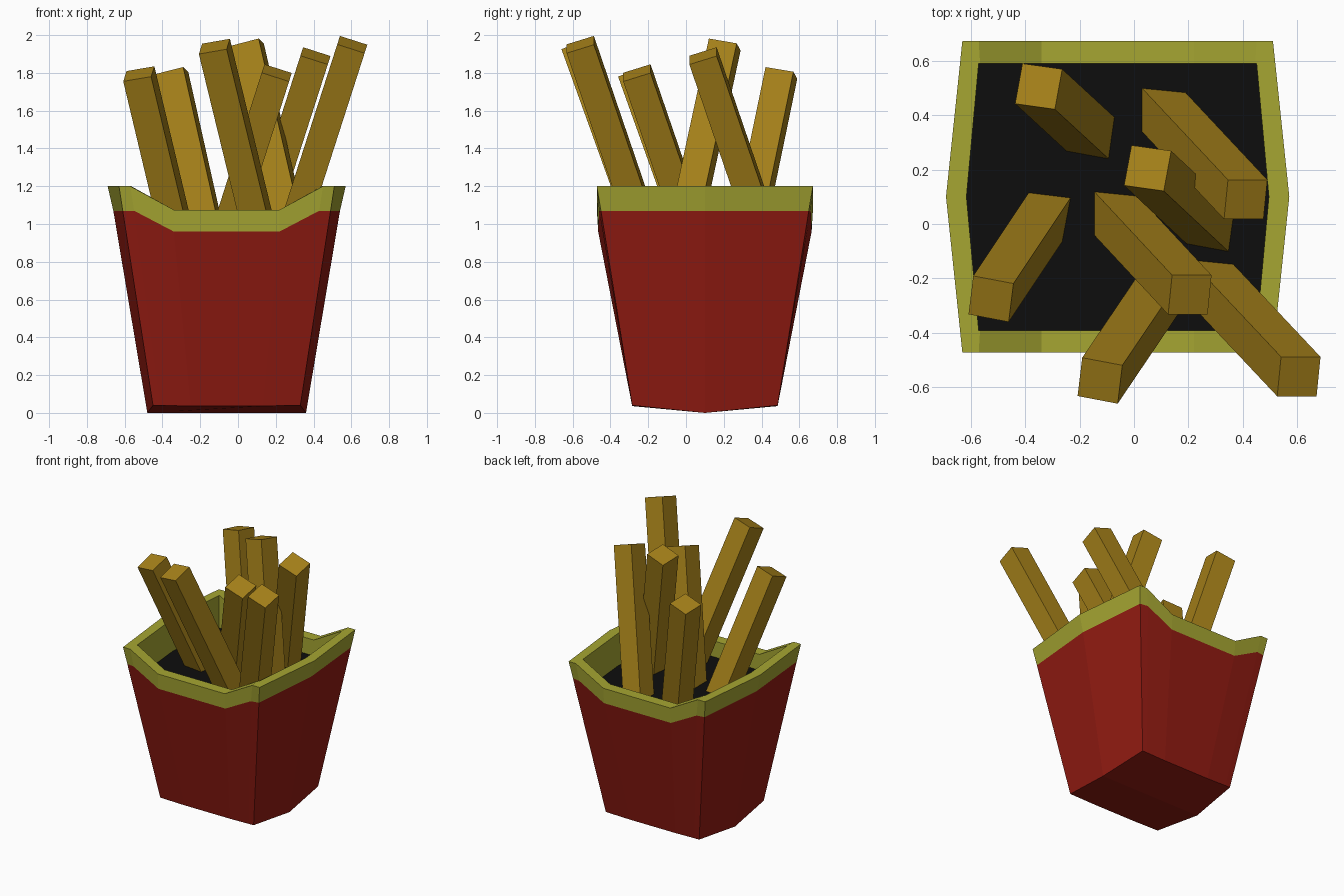
import bpy
from mathutils import Vector

if "Cube" in bpy.data.objects:
    bpy.data.objects.remove(bpy.data.objects["Cube"])

CX, CY = -0.06, 0.10     # centre of the carton
FLOOR = 0.955            # level of the dark filling


def material(name, rgb):
    m = bpy.data.materials.new(name)
    m.diffuse_color = (*rgb, 1)
    m.use_nodes = True
    m.node_tree.nodes["Principled BSDF"].inputs["Base Color"].default_value = m.diffuse_color
    return m


def make(name, verts, faces, mat):
    me = bpy.data.meshes.new(name)
    me.from_pydata(verts, [], faces)
    me.validate()
    me.update()
    ob = bpy.data.objects.new(name, me)
    bpy.context.collection.objects.link(ob)
    me.materials.append(mat)
    return ob


def ring(quarter, mid):
    """Mirror corner-to-centre points (x, y, z) and a side midpoint (x, z) into a loop."""
    front = [(-x, -y, z) for x, y, z in quarter] + [(x, -y, z) for x, y, z in reversed(quarter)]
    back = [(-x, -y, z) for x, y, z in front]
    loop = front + [(mid[0], 0, mid[1])] + back + [(-mid[0], 0, mid[1])]
    return [(x + CX, y + CY, z) for x, y, z in loop]


def loft(name, rings, mat, cap=False):
    n = len(rings[0])
    verts = [p for r in rings for p in r]
    faces = [(k * n + i, k * n + (i + 1) % n, (k + 1) * n + (i + 1) % n, (k + 1) * n + i)
             for k in range(len(rings) - 1) for i in range(n)]
    if cap:  # underside: front and back halves folded along the side midpoints
        h = n // 2
        faces += [tuple(reversed([n - 1] + list(range(h)))),
                  tuple(reversed(range(h - 1, n)))]
    return make(name, verts, faces, mat)


red = material("red_card", (0.29, 0.011, 0.006))
green = material("rim_green", (0.38, 0.38, 0.032))
black = material("dark_inside", (0.004, 0.004, 0.004))
gold = material("fry_gold", (0.38, 0.22, 0.01))

# Carton cross-sections, from the base up
base = ring([(0.39, 0.385, 0.04), (0.35, 0.385, 0.04), (0.19, 0.385, 0.036)], (0.42, 0))
band = ring([(0.55, 0.55, 1.07), (0.49, 0.56, 1.07), (0.28, 0.565, 0.96)], (0.60, 1.07))
top = ring([(0.57, 0.572, 1.2), (0.51, 0.572, 1.2), (0.28, 0.572, 1.075)], (0.63, 1.2))
inner = ring([(0.51, 0.49, 1.2), (0.505, 0.49, 1.2), (0.28, 0.49, 1.075)], (0.555, 1.2))
well = [(x, y, FLOOR) for x, y, z in inner]

loft("carton", [base, band], red, cap=True)
loft("carton_rim", [band, top, inner, well], green)
make("carton_filling", well, [tuple(range(len(well)))], black)


# Fries: square sticks leaning out of the filling
def fry(i, tip, foot, twist, side=0.152):
    tip, foot = Vector(tip), Vector((*foot, FLOOR))
    a = (tip - foot).normalized()
    foot -= a * 0.06
    u = Vector((1, twist, -(a.x + a.y * twist) / a.z)).normalized()
    v = a.cross(u)
    h = side / 2
    corners = [(-h, -h), (h, -h), (h, h), (-h, h)]
    verts = [c + u * p + v * q for c in (foot, tip) for p, q in corners]
    faces = [(3, 2, 1, 0), (4, 5, 6, 7)]
    faces += [(k, (k + 1) % 4, 4 + (k + 1) % 4, 4 + k) for k in range(4)]
    make(f"fry_{i}", verts, faces, gold)


fries = [
    ((-0.35, 0.505, 1.80), (-0.16, 0.33), -0.14),
    ((0.05, 0.205, 1.95), (0.28, -0.01), -0.14),
    ((0.41, 0.09, 1.89), (0.11, 0.41), 0),
    ((0.205, -0.26, 1.80), (-0.065, 0.03), 0),
    ((0.605, -0.56, 1.95), (0.285, -0.22), 0),
    ((-0.525, -0.275, 1.795), (-0.325, 0.025), -0.19),
    ((-0.125, -0.575, 1.94), (0.115, -0.22), -0.19),
]
for i, (tip, foot, twist) in enumerate(fries, 1):
    fry(i, tip, foot, twist)
